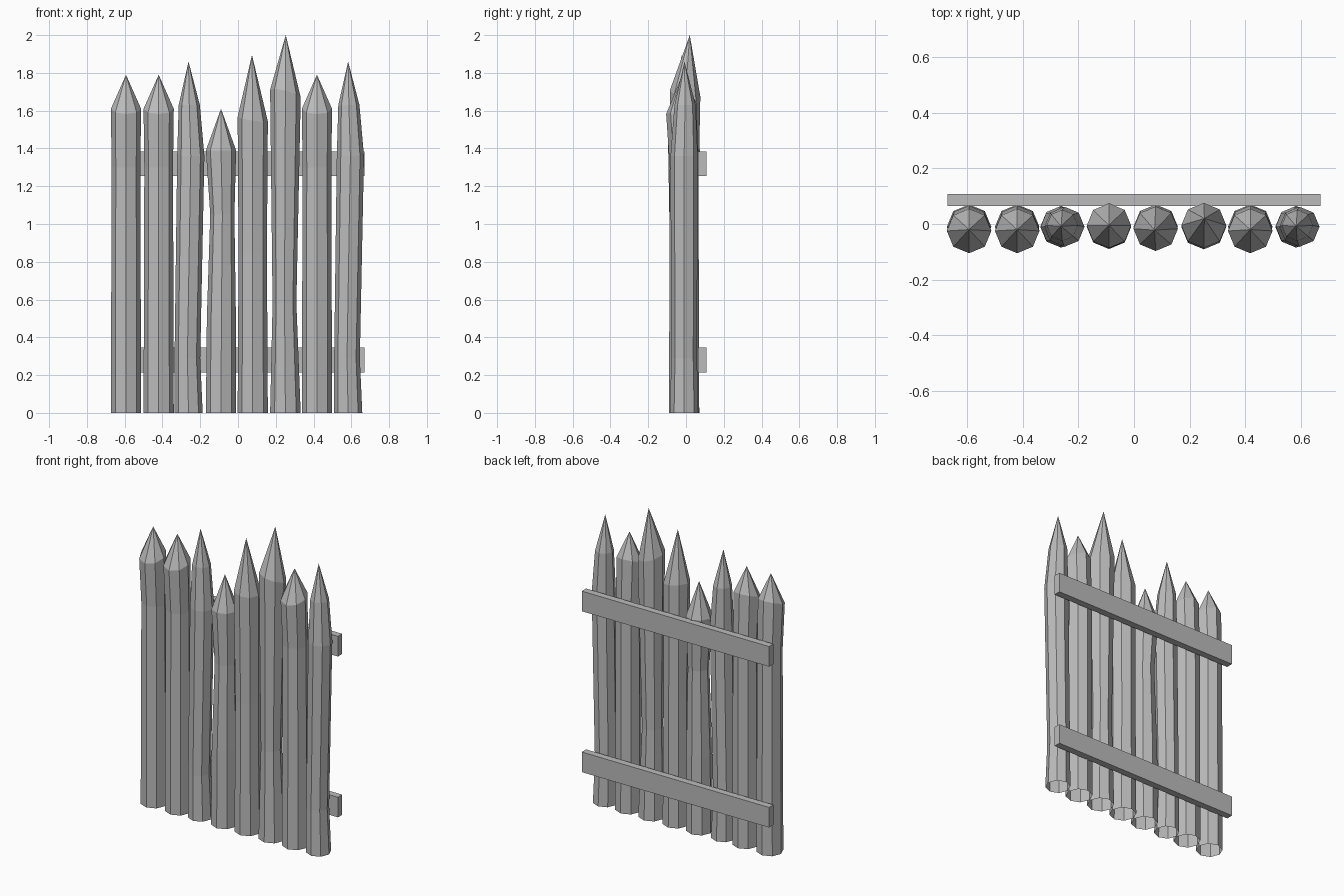
import bpy
import bmesh
from math import cos, sin, pi

cube = bpy.data.objects.get("Cube")
if cube:
    bpy.data.objects.remove(cube, do_unlink=True)

grey = bpy.data.materials.new("weathered_grey")
grey.use_nodes = True
COLOUR = (0.5, 0.5, 0.5, 1)
grey.diffuse_color = COLOUR
grey.node_tree.nodes["Principled BSDF"].inputs["Base Color"].default_value = COLOUR
SIDES = 8


def finish(name, bm):
    bmesh.ops.recalc_face_normals(bm, faces=bm.faces)
    mesh = bpy.data.meshes.new(name)
    bm.to_mesh(mesh)
    bm.free()
    mesh.materials.append(grey)
    obj = bpy.data.objects.new(name, mesh)
    bpy.context.collection.objects.link(obj)


def stake(name, x, rings, apex, tilt):
    """Hewn stake, open below; rings are (z, dx, y, radius), tilt slopes the shoulder."""
    bm = bmesh.new()
    loops = []
    for i, (z, dx, y, r) in enumerate(rings):
        sx, sy = tilt if i == len(rings) - 1 else (0, 0)
        loop = []
        for k in range(SIDES):
            a = 2 * pi * k / SIDES
            u, v = r * cos(a), r * sin(a)
            loop.append(bm.verts.new((x + dx + u, y + v, z + sx * u + sy * v)))
        loops.append(loop)
    tip = bm.verts.new((x + apex[0], apex[1], apex[2]))
    for k in range(SIDES):
        n = (k + 1) % SIDES
        for low, high in zip(loops, loops[1:]):
            bm.faces.new((low[k], low[n], high[n], high[k]))
        bm.faces.new((loops[-1][k], loops[-1][n], tip))
    finish(name, bm)


def rail(name, z):
    bm = bmesh.new()
    bmesh.ops.create_cube(bm, size=1)
    bmesh.ops.scale(bm, vec=(1.34, 0.044, 0.13), verts=bm.verts)
    bmesh.ops.translate(bm, vec=(0, 0.086, z), verts=bm.verts)
    finish(name, bm)


# Stake shapes: rings, tip, shoulder tilt
straight = ([(0, 0, -.01, .08), (1.3, 0, -.01, .076), (1.61, 0, -.025, .08)],
            (0, -.02, 1.79), (0, .35))
bent = ([(0, 0, -.01, .075), (.29, -.006, -.01, .068),
         (1.36, .012, -.01, .072), (1.63, .004, -.005, .056)],
        (0, -.008, 1.86), (0, 0))
short = ([(0, 0, -.01, .08), (.5, .002, -.01, .077),
          (1.05, .007, -.01, .064), (1.39, 0, -.006, .08)],
         (0, -.005, 1.61), (0, 0))
tall = ([(0, 0, -.01, .08), (.85, 0, -.01, .075), (1.555, 0, -.017, .08)],
        (-.004, -.022, 1.895), (-.15, .1))
tallest = ([(0, 0, -.01, .081), (.58, -.005, -.01, .063), (1.69, 0, -.005, .081)],
           (.002, .02, 2.0), (-.25, -.2))

# Row of stakes along x
row = [(-.593, straight), (-.42, straight), (-.262, bent), (-.09, short),
       (.078, tall), (.251, tallest), (.418, straight), (.583, bent)]
for number, (x, shape) in enumerate(row, 1):
    stake(f"stake_{number}", x, *shape)

# Back rails
rail("lower_rail", .28)
rail("upper_rail", 1.32)
